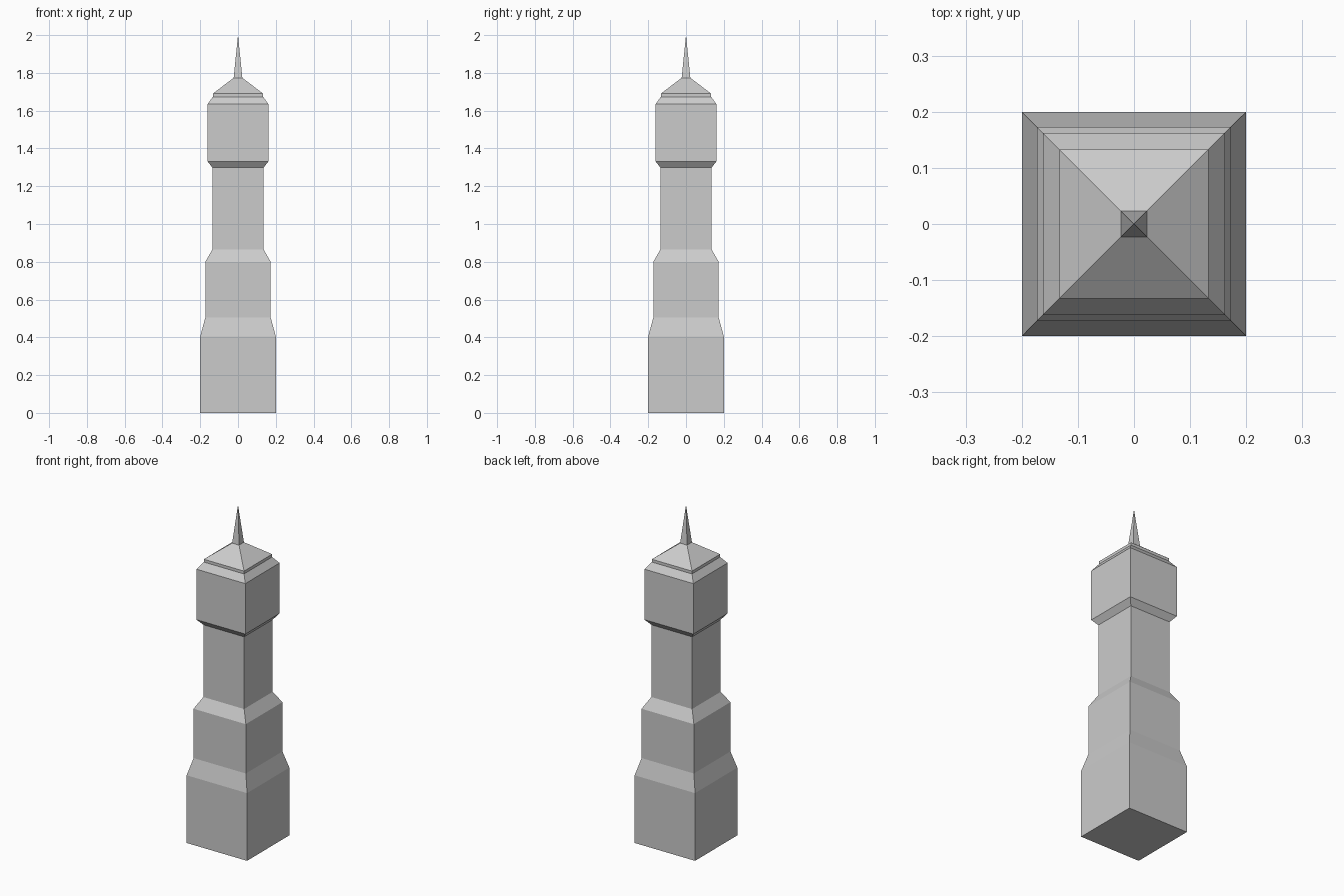
import bpy
import bmesh

if "Cube" in bpy.data.objects:
    bpy.data.objects.remove(bpy.data.objects["Cube"])


def square_loft(name, profile, cap_bottom=False):
    """Loft square rings given as (half_width, height); zero width makes a tip."""
    bm = bmesh.new()
    rings = []
    for h, z in profile:
        if h == 0:
            rings.append([bm.verts.new((0, 0, z))] * 4)
        else:
            rings.append([bm.verts.new((sx * h, sy * h, z))
                          for sx, sy in ((-1, -1), (1, -1), (1, 1), (-1, 1))])
    for a, b in zip(rings, rings[1:]):
        for i in range(4):
            j = (i + 1) % 4
            quad = [a[i], a[j], b[j], b[i]]
            bm.faces.new(list(dict.fromkeys(quad)))
    if cap_bottom:
        bm.faces.new(rings[0][::-1])
    mesh = bpy.data.meshes.new(name)
    bm.to_mesh(mesh)
    bm.free()
    obj = bpy.data.objects.new(name, mesh)
    bpy.context.collection.objects.link(obj)
    return obj


# Plinth with sloped shoulder
square_loft("tower_base", [(0.2, 0), (0.2, 0.405), (0.173, 0.505)], cap_bottom=True)
# Lower stage and its shoulder
square_loft("lower_stage", [(0.173, 0.505), (0.173, 0.80), (0.135, 0.866)])
# Slim shaft
square_loft("shaft", [(0.135, 0.866), (0.135, 1.298)])
# Overhanging upper chamber
square_loft("upper_chamber", [(0.135, 1.298), (0.162, 1.332), (0.162, 1.634), (0.133, 1.673)])
# Ledge and pyramid roof
square_loft("roof", [(0.133, 1.673), (0.133, 1.69), (0.023, 1.774)])
# Spire
square_loft("spire", [(0.023, 1.774), (0, 2.0)])
